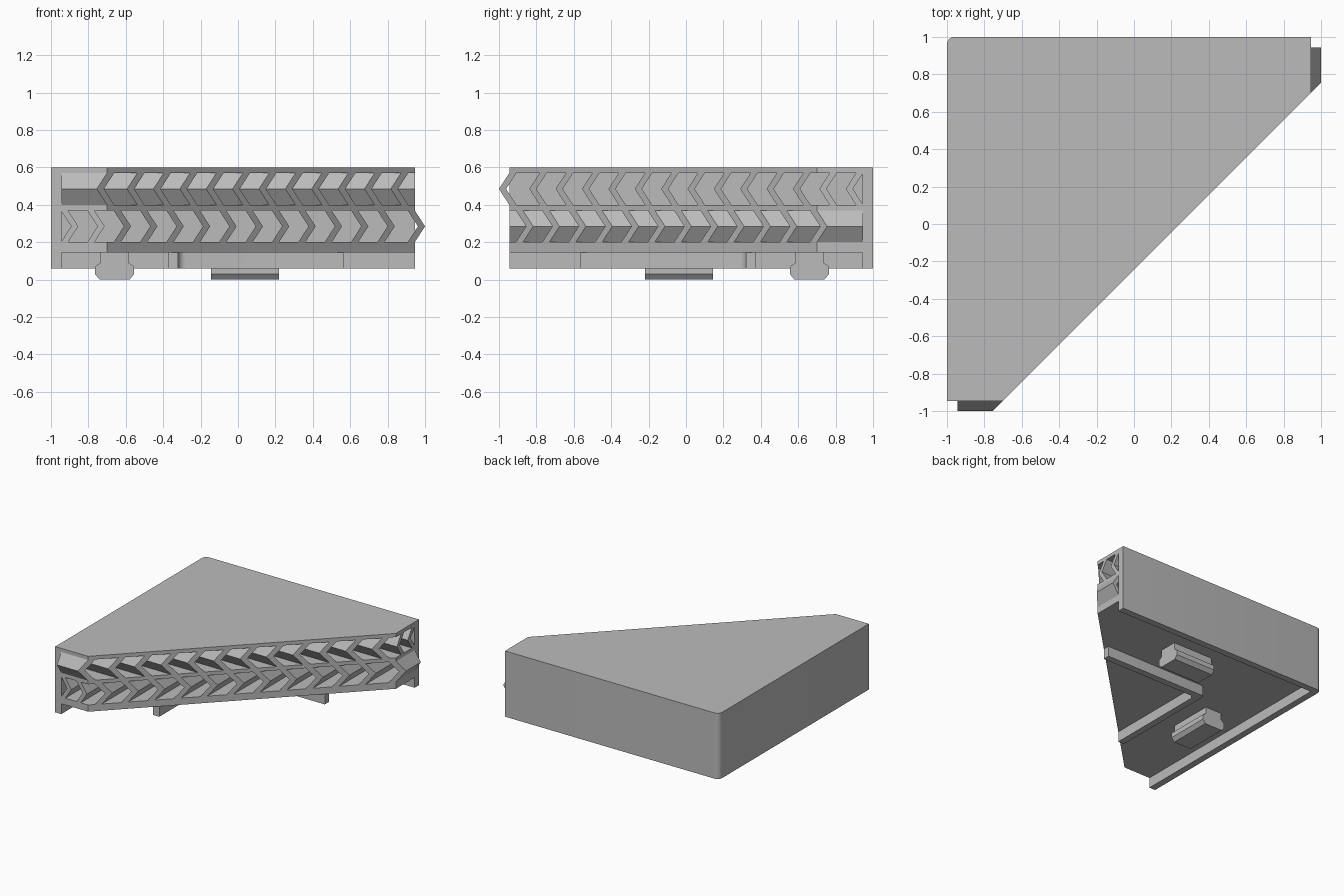
import bpy, bmesh, math
from mathutils import Vector

if "Cube" in bpy.data.objects:
    bpy.data.objects.remove(bpy.data.objects["Cube"])

grey = bpy.data.materials.new("plain_grey")
grey.use_nodes = True
COLOUR = (0.5, 0.5, 0.5, 1)
grey.diffuse_color = COLOUR
grey.node_tree.nodes["Principled BSDF"].inputs["Base Color"].default_value = COLOUR

DIAG = 0.245          # the slanted side lies on x - y = DIAG
IN = 0.945            # inner face of the two outer walls
PITCH = 0.141         # spacing of the chevron plates
POINT = 0.055         # how far a chevron points outward


def mirrored(p):
    """Reflect across the symmetry line of the triangle."""
    return Vector((-p[1], -p[0], p[2]))


def extrude(bm, points, direction, clip=False):
    """Extrude a flat outline, optionally trimmed by the slanted side."""
    face = bm.faces.new([bm.verts.new(p) for p in points])
    new = bmesh.ops.extrude_face_region(bm, geom=[face])["geom"]
    verts = [g for g in new if isinstance(g, bmesh.types.BMVert)]
    bmesh.ops.translate(bm, verts=verts, vec=direction)
    if clip:
        geom = bm.verts[:] + bm.edges[:] + bm.faces[:]
        bmesh.ops.bisect_plane(bm, geom=geom, dist=1e-5, plane_co=(DIAG, 0, 0),
                               plane_no=(1, -1, 0), clear_outer=True)
        bmesh.ops.holes_fill(bm, edges=[e for e in bm.edges if e.is_boundary])


def make(name, points, direction, clip=False, flip=False):
    bm = bmesh.new()
    extrude(bm, points, direction, clip)
    if flip:
        for v in bm.verts:
            v.co = mirrored(v.co)
    bmesh.ops.recalc_face_normals(bm, faces=bm.faces)
    mesh = bpy.data.meshes.new(name)
    bm.to_mesh(mesh)
    bm.free()
    mesh.materials.append(grey)
    obj = bpy.data.objects.new(name, mesh)
    bpy.context.collection.objects.link(obj)
    bpy.ops.object.select_all(action="DESELECT")
    obj.select_set(True)
    bpy.context.view_layer.objects.active = obj
    bpy.ops.object.shade_smooth_by_angle(angle=math.radians(30))
    return obj


def slab(name, outline, z0, z1):
    return make(name, [(x, y, z0) for x, y in outline], (0, 0, z1 - z0))


def corner(x, y, r, steps=6):
    """Rounded corner with its tip at the upper left (x, y)."""
    return [(x + r - r * math.cos(a), y - r + r * math.sin(a))
            for a in (math.pi / 2 * i / steps for i in range(steps + 1))]


def angle_outline(outer, inner, end, r_out, r_in):
    """L-shaped outline, symmetric across the symmetry line."""
    inside = corner(-inner, inner, r_in) if r_in else [(-inner, inner)]
    return ([(-outer, -end)] + corner(-outer, outer, r_out) +
            [(end, outer), (end, inner)] + inside[::-1] + [(-inner, -end)])


# Outer walls and the lid
slab("outer_walls", angle_outline(1, IN, IN, 0.04, 0), 0.06, 0.57)
lid = [(-1, -IN)] + corner(-1, 1, 0.04) + [(IN, 1), (IN, IN - DIAG), (DIAG - IN, -IN)]
slab("lid", lid, 0.57, 0.6)

# Inner shelves between the rows of plates
shelf = [(-IN, -IN), (-IN, IN), (IN, IN), (IN, IN - DIAG), (DIAG - IN, -IN)]
slab("middle_shelf", shelf, 0.37, 0.4)
slab("floor", shelf, 0.145, 0.2)

# Two crossed rows of chevron plates, trimmed by the slanted side
tips = [1.0] + [0.838 - PITCH * i for i in range(13)]
for row, z0, z1, flip in (("lower", 0.2, 0.37, False), ("upper", 0.4, 0.57, True)):
    for i, tip in enumerate(tips):
        base, mid, thick = tip - POINT, (z0 + z1) / 2, 0.038
        outline = [(base, z0), (tip, mid), (base, z1),
                   (base - thick, z1), (tip - thick, mid), (base - thick, z0)]
        make(f"{row}_chevron_plate_{i + 1}", [(x, -IN, z) for x, z in outline],
             (0, 2 * IN, 0), clip=True, flip=flip)

# Angled rib under the floor
slab("underside_rib", angle_outline(0.375, 0.32, 0.565, 0.02, 0.04), 0.06, 0.145)

# Two snap-in clips under the floor
half = [(0.075, 0.145), (0.075, 0.09), (0.105, 0.07), (0.105, 0.03), (0.08, 0.0)]
profile = half + [(-x, z) for x, z in reversed(half)]
for name, flip in (("right_clip", False), ("back_clip", True)):
    make(name, [(x - 0.66, -0.22, z) for x, z in profile], (0, 0.365, 0), flip=flip)
